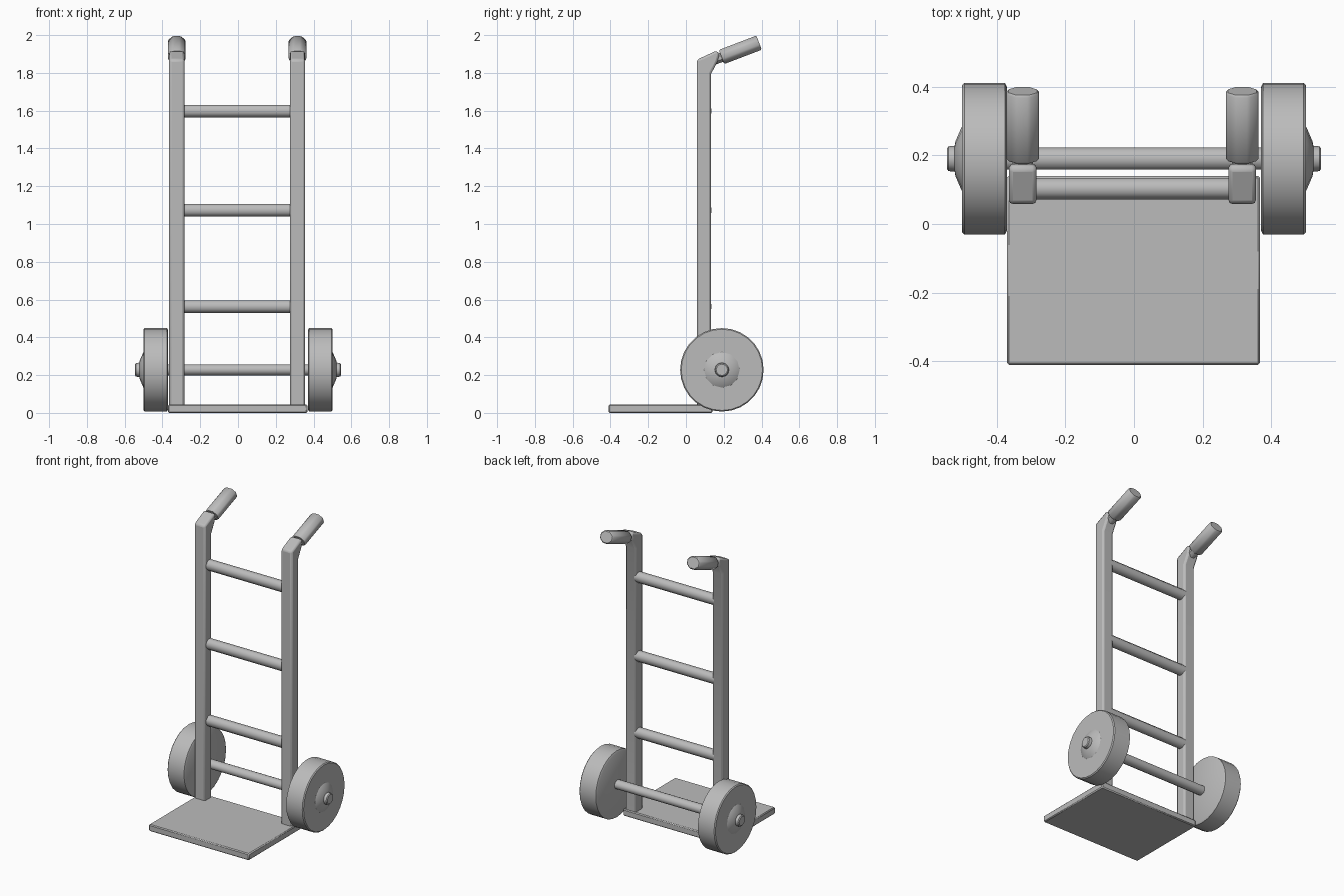
import bpy, bmesh, math
from mathutils import Vector, Matrix

default = bpy.data.objects.get("Cube")
if default:
    bpy.data.objects.remove(default)

grey = bpy.data.materials.new("light_grey")
grey.use_nodes = True
grey.diffuse_color = (0.5, 0.5, 0.5, 1)
grey.node_tree.nodes["Principled BSDF"].inputs["Base Color"].default_value = (0.5, 0.5, 0.5, 1)


def finish(name, bm, bevel=0, angle=40, segments=1):
    bmesh.ops.recalc_face_normals(bm, faces=bm.faces)
    mesh = bpy.data.meshes.new(name)
    bm.to_mesh(mesh)
    bm.free()
    mesh.materials.append(grey)
    obj = bpy.data.objects.new(name, mesh)
    bpy.context.collection.objects.link(obj)
    if bevel:
        mod = obj.modifiers.new("bevel", "BEVEL")
        mod.width, mod.segments = bevel, segments
    bpy.ops.object.select_all(action="DESELECT")
    obj.select_set(True)
    bpy.context.view_layer.objects.active = obj
    bpy.ops.object.shade_smooth_by_angle(angle=math.radians(angle))
    return obj


def rod(name, start, end, ru, rv, sides, bevel=0, angle=50):
    """Straight rod; ru and rv are its half widths across the flats."""
    a, b = Vector(start), Vector(end)
    bm = bmesh.new()
    bmesh.ops.create_cone(bm, cap_ends=True, segments=sides, radius1=1, radius2=1, depth=1)
    flat = 1 / math.cos(math.pi / sides)
    axis = (b - a).normalized()
    side = Vector((0, 1, 0)) if abs(axis.x) > 0.9 else Vector((1, 0, 0))
    turn = Matrix((side, axis.cross(side), axis)).transposed().to_4x4()
    size = Matrix.Diagonal((ru * flat, rv * flat, (b - a).length, 1))
    half_step = Matrix.Rotation(math.pi / sides, 4, "Z")
    bm.transform(Matrix.Translation((a + b) / 2) @ turn @ size @ half_step)
    return finish(name, bm, bevel, angle)


def prism(name, profile, x0, x1, bevel, segments=1):
    """Side outline of (y, z) points drawn out from x0 to x1."""
    bm = bmesh.new()
    face = bm.faces.new([bm.verts.new((x0, y, z)) for y, z in profile])
    ext = bmesh.ops.extrude_face_region(bm, geom=[face])
    moved = [v for v in ext["geom"] if isinstance(v, bmesh.types.BMVert)]
    bmesh.ops.translate(bm, verts=moved, vec=(x1 - x0, 0, 0))
    return finish(name, bm, bevel, 40, segments)


def lathe(name, profile, sign, y, z, sides):
    """Spin (x, radius) points about the axle line."""
    bm = bmesh.new()
    rings = []
    for x, r in profile:
        ring = []
        for i in range(sides):
            t = math.tau * i / sides
            ring.append(bm.verts.new((sign * x, y + r * math.cos(t), z + r * math.sin(t))))
        rings.append(ring)
    for a, b in zip(rings, rings[1:]):
        for i in range(sides):
            j = (i + 1) % sides
            bm.faces.new((a[i], a[j], b[j], b[i]))
    bm.faces.new(rings[0])
    bm.faces.new(rings[-1])
    return finish(name, bm, angle=35)


AXLE_Y, AXLE_Z = 0.19, 0.228

# Toe plate
prism("toe_plate", [(-0.41, 0), (0.14, 0), (0.14, 0.045), (-0.41, 0.045)], -0.37, 0.367, 0.006)

# Posts with bent necks, and handle grips
post_side = [(0.058, 0.03), (0.133, 0.03), (0.133, 1.795), (0.167, 1.86),
             (0.178, 1.9), (0.162, 1.918), (0.058, 1.87)]
for label, x in (("right", -0.324), ("left", 0.315)):
    prism(label + "_post", post_side, x - 0.04, x + 0.04, 0.012, 2)
    rod(label + "_neck_core", (x, 0.14, 1.865), (x, 0.22, 1.893), 0.03, 0.025, 8)
    rod(label + "_grip", (x, 0.188, 1.884), (x, 0.387, 1.96), 0.047, 0.04, 8, 0.006)

# Cross rungs
for label, z in (("lower", 0.563), ("middle", 1.073), ("upper", 1.598)):
    rod(label + "_rung", (-0.3, 0.103, z), (0.29, 0.103, z), 0.031, 0.033, 8)

# Axle, wheels and hubs
rod("axle", (-0.4, AXLE_Y, AXLE_Z), (0.4, AXLE_Y, AXLE_Z), 0.032, 0.029, 12)
wheel = [(0.37, 0.21), (0.376, 0.221), (0.494, 0.221), (0.5, 0.215)]
hub = [(0.495, 0.1), (0.502, 0.092), (0.52, 0.05), (0.522, 0.038), (0.54, 0.036), (0.545, 0.03)]
for label, sign in (("right", -1), ("left", 1)):
    lathe(label + "_wheel", wheel, sign, AXLE_Y, AXLE_Z, 28)
    lathe(label + "_hub", hub, sign, AXLE_Y, AXLE_Z, 12)
